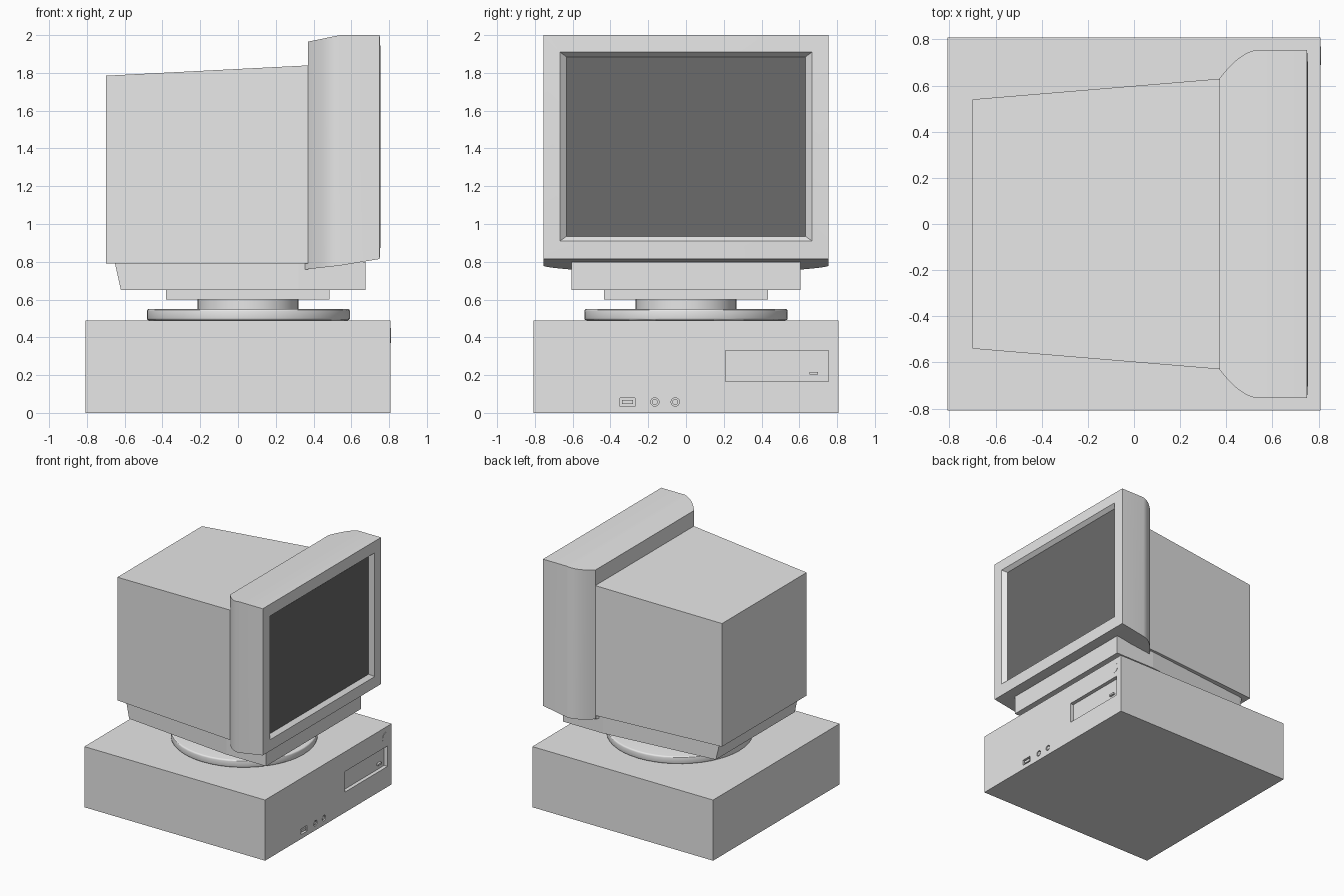
import bpy, bmesh, math
from mathutils import Matrix

cube = bpy.data.objects.get("Cube")
if cube:
    bpy.data.objects.remove(cube, do_unlink=True)


def material(name, value):
    m = bpy.data.materials.new(name)
    m.use_nodes = True
    color = (value, value, value, 1)
    m.diffuse_color = color
    m.node_tree.nodes["Principled BSDF"].inputs["Base Color"].default_value = color
    return m


CASE = material("light grey plastic", 0.8)
GLASS = material("dark grey glass", 0.145)


def finish(name, bm, smooth=False):
    bmesh.ops.recalc_face_normals(bm, faces=bm.faces)
    mesh = bpy.data.meshes.new(name)
    bm.to_mesh(mesh)
    bm.free()
    mesh.materials.append(CASE)
    obj = bpy.data.objects.new(name, mesh)
    bpy.context.collection.objects.link(obj)
    bpy.ops.object.select_all(action='DESELECT')
    obj.select_set(True)
    bpy.context.view_layer.objects.active = obj
    if smooth:
        bpy.ops.object.shade_smooth_by_angle(angle=math.radians(30))
    return obj


def loft(name, rings, smooth=False):
    """Join rectangles along x; each ring is (x, y_min, y_max, z_min, z_max)."""
    bm = bmesh.new()
    loops = [[bm.verts.new(p) for p in ((x, a, lo), (x, b, lo), (x, b, hi), (x, a, hi))]
             for x, a, b, lo, hi in rings]
    for one, two in zip(loops, loops[1:]):
        for i in range(4):
            j = (i + 1) % 4
            bm.faces.new((one[i], one[j], two[j], two[i]))
    bm.faces.new(loops[0])
    bm.faces.new(loops[-1])
    return finish(name, bm, smooth)


def box(name, x0, x1, y0, y1, z0, z1):
    return loft(name, [(x0, y0, y1, z0, z1), (x1, y0, y1, z0, z1)])


def cylinder(name, radius, depth, center, axis='Z', bevel=0):
    bm = bmesh.new()
    turn = Matrix.Rotation(math.pi / 2, 4, 'Y') if axis == 'X' else Matrix()
    bmesh.ops.create_cone(bm, cap_ends=True, segments=48, radius1=radius, radius2=radius,
                          depth=depth, matrix=Matrix.Translation(center) @ turn)
    if bevel:
        rims = [e for e in bm.edges if abs(e.verts[0].co.z - e.verts[1].co.z) < 1e-5]
        bmesh.ops.bevel(bm, geom=rims, offset=bevel, segments=3, profile=0.5, affect='EDGES')
    return finish(name, bm, True)


# Desktop case with recesses cut into its front panel
S = 0.808
case = box("desktop_case", -S, S, -S, S, 0, 0.49)
JACKS = (-0.165, -0.057)
cutters = [box("drive_cutter", S - 0.03, 1, 0.21, 0.755, 0.165, 0.33),
           box("port_cutter", S - 0.02, 1, -0.35, -0.27, 0.035, 0.08)]
cutters += [cylinder("jack_cutter", 0.022, 0.1, (S + 0.03, y, 0.058), 'X') for y in JACKS]
for cutter in cutters:
    cutter.hide_render = True
    mod = case.modifiers.new("recess", 'BOOLEAN')
    mod.operation = 'DIFFERENCE'
    mod.solver = 'EXACT'
    mod.object = cutter
    bpy.context.view_layer.objects.active = case
    bpy.ops.object.modifier_apply(modifier=mod.name)
    bpy.data.objects.remove(cutter, do_unlink=True)

# Front panel details
box("drive_eject_button", S - 0.035, S - 0.012, 0.655, 0.70, 0.203, 0.217)
box("port_tongue", S - 0.025, S - 0.004, -0.34, -0.28, 0.048, 0.068)
for y in JACKS:
    cylinder("jack_core", 0.015, 0.02, (S - 0.013, y, 0.058), 'X')
cylinder("power_button", 0.04, 0.01, (S - 0.003, 0.73, 0.41), 'X')

# Swivel stand
cylinder("swivel_disc", 0.538, 0.06, (0.055, 0, 0.52), bevel=0.012)
cylinder("swivel_neck", 0.267, 0.07, (0.053, 0, 0.575))
box("swivel_plate", -0.38, 0.485, -0.433, 0.433, 0.60, 0.66)
loft("monitor_foot", [(-0.65, -0.50, 0.50, 0.785, 0.795),
                      (-0.62, -0.505, 0.505, 0.65, 0.795),
                      (0.32, -0.605, 0.605, 0.65, 0.795),
                      (0.675, -0.605, 0.605, 0.65, 0.80)])

# Tapered tube housing
loft("monitor_housing", [(-0.70, -0.54, 0.54, 0.79, 1.785),
                         (0.38, -0.63, 0.63, 0.79, 1.84)])


# Bezel: curved flanks, shallow dished front and bevelled screen opening
def bezel_ring(x, y):
    t = (x - 0.37) / 0.17
    low = 0.761 + 0.019 * t if t < 1 else 0.78 + 0.035 * (x - 0.54) / 0.21
    return (x, -y, y, low, 1.965 + 0.035 * min(t, 1))


STEPS = 10
rings = [bezel_ring(0.37 + 0.17 * s / STEPS, 0.63 + 0.125 * (1 - (1 - s / STEPS) ** 1.8))
         for s in range(STEPS + 1)]
rings += [bezel_ring(0.75, 0.755),
          (0.755, -0.667, 0.667, 0.91, 1.91),
          (0.725, -0.633, 0.633, 0.935, 1.885)]
bezel = loft("bezel_and_screen", rings, True)
bezel.data.materials.append(GLASS)
for face in bezel.data.polygons:
    if all(abs(bezel.data.vertices[v].co.x - 0.725) < 1e-4 for v in face.vertices):
        face.material_index = 1

# Lip of the bezel tucked under the housing
loft("bezel_lower_lip", [(0.32, -0.56, 0.56, 0.755, 0.795),
                         (0.375, -0.63, 0.63, 0.761, 0.795)])
